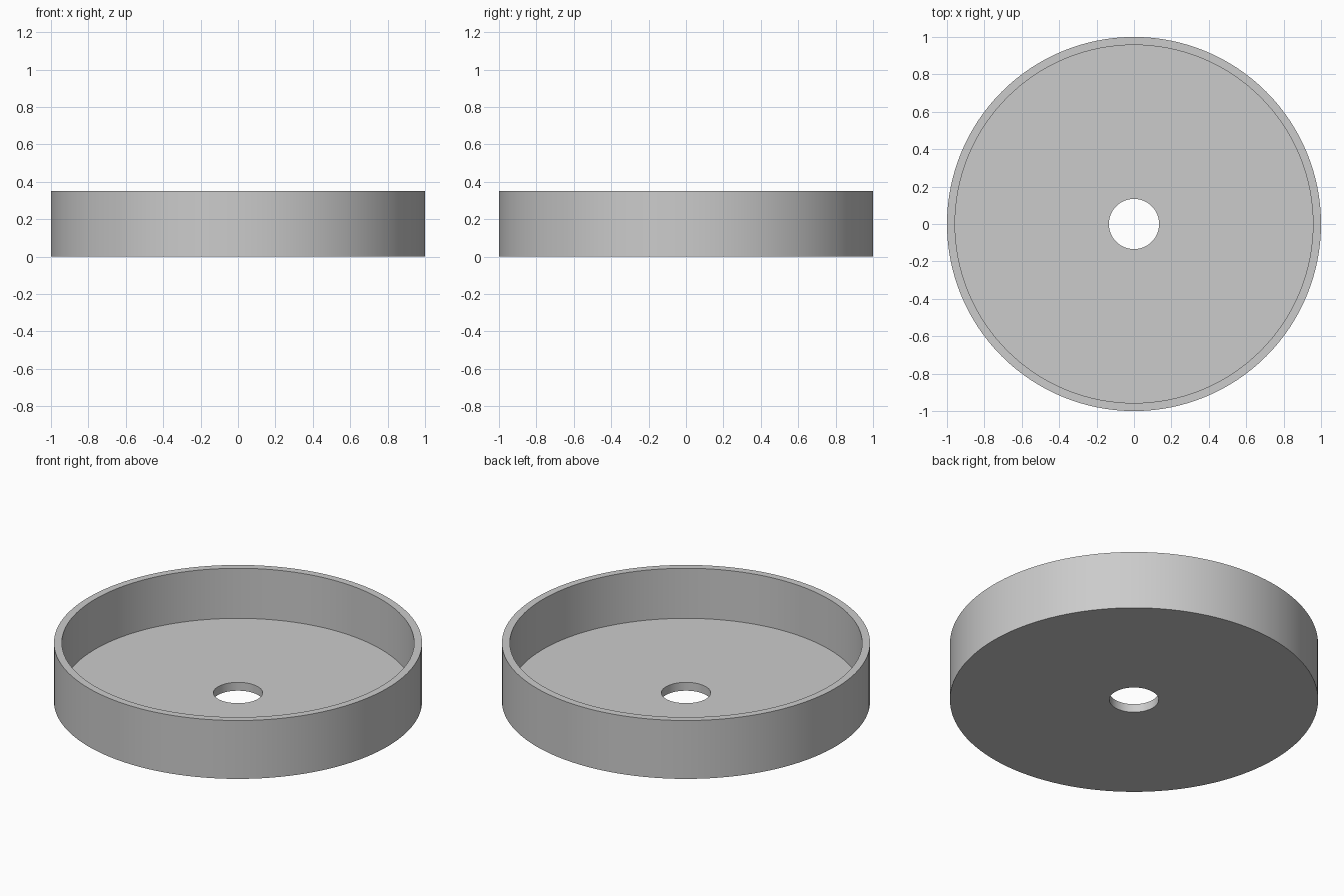
import bpy
import bmesh
import math
from mathutils import Matrix

cube = bpy.data.objects.get("Cube")
if cube:
    bpy.data.objects.remove(cube, do_unlink=True)

SEGMENTS = 128
OUTER, INNER, HOLE = 1.0, 0.957, 0.134
HEIGHT, FLOOR = 0.35, 0.05

# Plain grey material
grey = bpy.data.materials.new("plain_grey")
grey.use_nodes = True
colour = (0.6, 0.6, 0.6, 1)
grey.diffuse_color = colour
grey.node_tree.nodes["Principled BSDF"].inputs["Base Color"].default_value = colour


def lathe(name, profile, material):
    """Revolve a closed (radius, height) profile around the z axis."""
    bm = bmesh.new()
    verts = [bm.verts.new((r, 0, z)) for r, z in profile]
    edges = [bm.edges.new((a, b)) for a, b in zip(verts, verts[1:] + verts[:1])]
    bmesh.ops.spin(bm, geom=verts + edges, cent=(0, 0, 0), axis=(0, 0, 1),
                   angle=math.tau, steps=SEGMENTS, use_merge=True)
    bmesh.ops.remove_doubles(bm, verts=bm.verts[:], dist=0.0001)
    bmesh.ops.recalc_face_normals(bm, faces=bm.faces[:])
    mesh = bpy.data.meshes.new(name)
    bm.to_mesh(mesh)
    bm.free()
    mesh.materials.append(material)
    obj = bpy.data.objects.new(name, mesh)
    bpy.context.collection.objects.link(obj)
    bpy.ops.object.select_all(action="DESELECT")
    obj.select_set(True)
    bpy.context.view_layer.objects.active = obj
    bpy.ops.object.shade_smooth_by_angle(angle=math.radians(30))
    return obj


# Shallow round tray: floor with a central hole, and a thin upright wall
lathe("round_tray", [(HOLE, 0), (OUTER, 0), (OUTER, HEIGHT),
                     (INNER, HEIGHT), (INNER, FLOOR), (HOLE, FLOOR)], grey)
